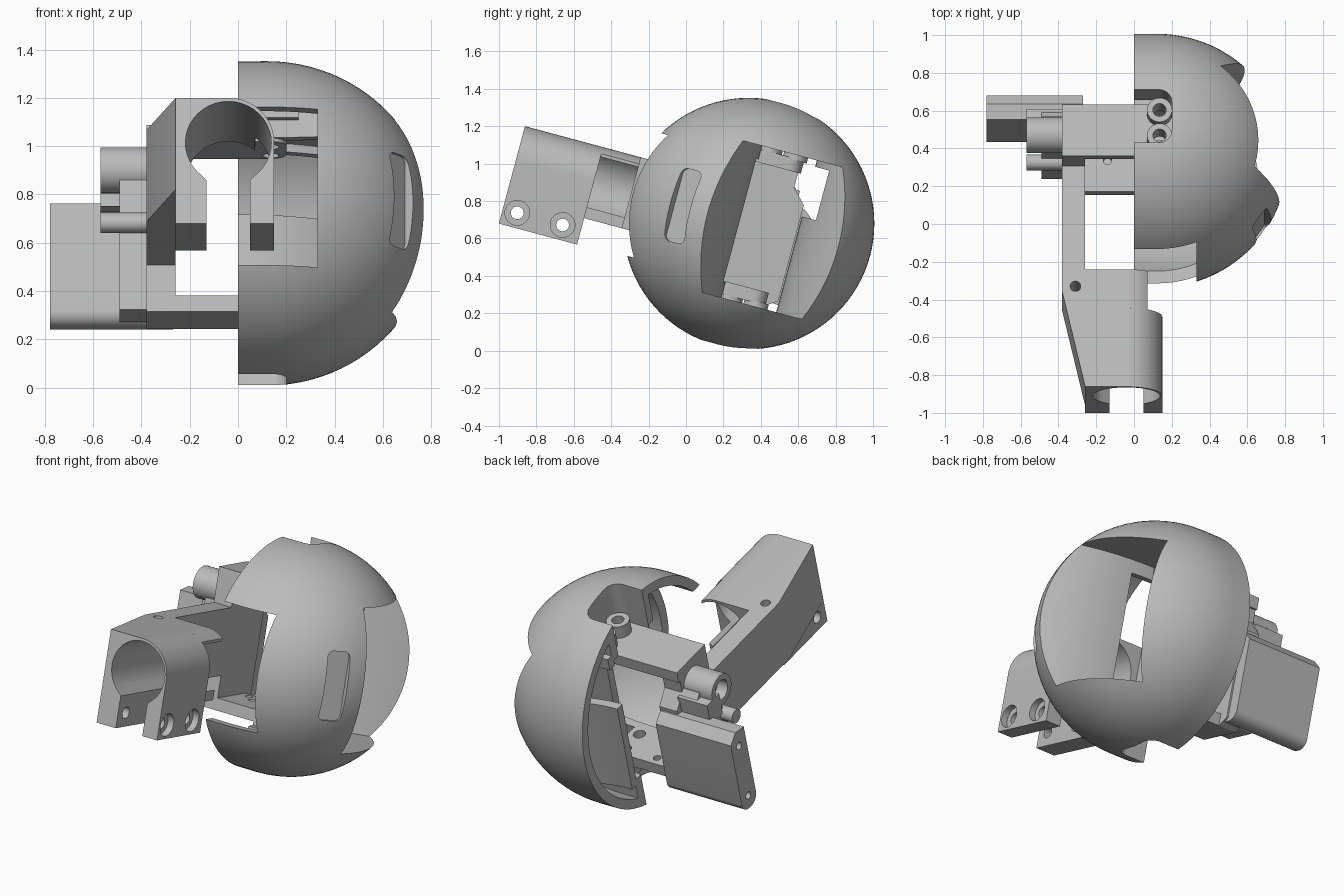
import bpy, bmesh, math
from mathutils import Matrix, Vector

cube = bpy.data.objects.get("Cube")
if cube:
    bpy.data.objects.remove(cube, do_unlink=True)

grey = bpy.data.materials.new("plain grey")
grey.use_nodes = True
COLOUR = (0.5, 0.5, 0.5, 1)
grey.diffuse_color = COLOUR
grey.node_tree.nodes["Principled BSDF"].inputs["Base Color"].default_value = COLOUR

# Everything is built upright around the dome centre, then tilted into place
TILT = Matrix.Translation((0, 0.335, 0.68)) @ Matrix.Rotation(math.radians(-15), 4, 'X')
parts = []


def add(name, bm, keep):
    bmesh.ops.recalc_face_normals(bm, faces=bm.faces)
    mesh = bpy.data.meshes.new(name)
    bm.to_mesh(mesh)
    bm.free()
    ob = bpy.data.objects.new(name, mesh)
    bpy.context.collection.objects.link(ob)
    mesh.materials.append(grey)
    if keep:
        parts.append(ob)
    else:
        ob.hide_render = True
    return ob


def prism(name, pts, axis, a, b, keep=False):
    """Extrude a profile along x, y or z from a to b."""
    place = {'x': lambda p: (a, p[0], p[1]),
             'y': lambda p: (p[0], a, p[1]),
             'z': lambda p: (p[0], p[1], a)}[axis]
    bm = bmesh.new()
    face = bm.faces.new([bm.verts.new(place(p)) for p in pts])
    ext = bmesh.ops.extrude_face_region(bm, geom=[face])
    step = Vector([(b - a) * (axis == c) for c in 'xyz'])
    bmesh.ops.translate(bm, vec=step, verts=[v for v in ext['geom'] if isinstance(v, bmesh.types.BMVert)])
    return add(name, bm, keep)


def box(name, x, y, z, keep=False):
    return prism(name, [(x[0], y[0]), (x[1], y[0]), (x[1], y[1]), (x[0], y[1])], 'z', *z, keep)


def arc(cx, cy, r, start, end, n=12):
    angles = [math.radians(start + (end - start) * i / n) for i in range(n + 1)]
    return [(cx + r * math.cos(t), cy + r * math.sin(t)) for t in angles]


def disc(name, cx, cy, r, axis, a, b, keep=False):
    return prism(name, arc(cx, cy, r, 0, 360, 40)[:-1], axis, a, b, keep)


def dome(name, rx, r, keep=False):
    """Ellipsoid with a short straight band round its middle."""
    bm = bmesh.new()
    bmesh.ops.create_uvsphere(bm, u_segments=96, v_segments=48, radius=1)
    bm.transform(Matrix.Diagonal((rx, r, r, 1)) @ Matrix.Rotation(math.pi / 2, 4, 'Y'))
    for v in bm.verts:
        v.co.x += .12 if v.co.x > -1e-4 else -.12
    return add(name, bm, keep)


def combine(ob, tool, op='DIFFERENCE'):
    mod = ob.modifiers.new("cut", 'BOOLEAN')
    mod.operation, mod.object, mod.solver = op, tool, 'EXACT'
    bpy.context.view_layer.objects.active = ob
    bpy.ops.object.modifier_apply(modifier=mod.name)
    bpy.data.objects.remove(tool, do_unlink=True)


def flare(start, wall):
    """Pocket outline whose two sides curve apart toward the outside."""
    xs = [start + (.9 - start) * i / 20 for i in range(21)]
    return ([(x, -.035 - wall - .42 * abs(x) ** 3) for x in xs]
            + [(x, .265 + wall + .67 * x * x) for x in reversed(xs)])


# Dome shell, hollowed and halved
shell = dome("dome_shell", 0.69, 0.672, True)
combine(shell, dome("hollow", 0.63, 0.615))
combine(shell, box("half", (-1, 0), (-1, 1), (-1, 1)))

# Flared window pocket walls and screw bosses, trimmed to the dome
walls = [prism("pocket_wall", flare(0, .05), 'z', -.46, .46)]
for s in (-1, 1):
    walls.append(box("boss", (0, .25), (-.13, .28), tuple(sorted((s * .42, s * .8)))))
for wall in walls:
    combine(wall, dome("trim", 0.685, 0.667), 'INTERSECT')
    combine(shell, wall, 'UNION')
combine(shell, prism("pocket", flare(-.05, 0), 'z', -.42, .42))

# Openings for the swinging arm and for the motor corner
combine(shell, box("front_opening", (-.1, .33), (-1, .1), (-.335, .345)))
combine(shell, box("motor_opening", (-.1, .34), (.2, .42), (.11, .385)))

# Rounded screw notches at top and bottom
notch = [(-.1, -.08)] + arc(.13, -.01, .07, -90, 0) + arc(.13, .15, .07, 0, 90) + [(-.1, .22)]
for s in (-1, 1):
    combine(shell, prism("notch", notch, 'z', s * .39, s * .9))

# Shallow slot on the dome side, square to the surface
corners = ((.032, .165, 0), (-.032, .165, 90), (-.032, -.165, 180), (.032, -.165, 270))
slot = prism("slot", [p for x, z, t in corners for p in arc(x, z, .035, t, t + 90, 6)], 'y', -.045, .3)
slot.data.transform(Matrix.Translation((.69, -.38, 0)) @ Matrix.Rotation(math.radians(-125), 4, 'Z'))
combine(shell, slot)

# Hinge arms with rounded tabs, each with two screw rings
for s, label in ((1, "upper"), (-1, "lower")):
    outline = [(-.38, -.08)] + arc(.13, -.01, .07, -90, 0) + arc(.13, .13, .07, 0, 90) + [(-.38, .2)]
    arm = prism(label + "_hinge_arm", outline, 'z', s * .33, s * .4, True)
    for y in (0.01, 0.15):
        ring = disc(label + "_screw_ring", .135, y, .066, 'z', s * .39, s * .48, True)
        for ob in (arm, ring):
            combine(ob, disc("bore", .135, y, .035, 'z', s * .2, s * .6))
    if s < 0:
        for x, y in ((-.2, .15), (-.08, .15), (-.14, .09)):
            combine(arm, disc("bore", x, y, .022, 'z', -.37, -.2))

# Upright plate joining the hinge arms
prism("upright_plate", [(-.08, -.4), (.2, -.4), (.26, -.36), (.26, .17), (.185, .25), (.185, .4), (-.08, .4)],
      'x', -.38, -.26, True)

# Motor mount stacked outward from the plate
prism("motor_body", [(0, -.37), (.2, -.37), (.2, .24), (.17, .27), (0, .27)], 'x', -.49, -.37, True)
mount = prism("motor_flange", arc(.25, -.32, .06, 180, 270) + arc(.27, -.32, .06, 270, 360)
              + [(.33, .1), (.27, .15), (.19, .136)], 'x', -.78, -.27, True)
for z in (-.3, .05):
    combine(mount, disc("bore", .26, z, .022, 'x', -.9, -.6))
tube = disc("shaft_tube", .073, .247, .095, 'x', -.57, -.37, True)
combine(tube, disc("bore", .073, .247, .06, 'x', -.6, -.5))
box("tube_bridge", (-.57, -.37), (.1, .22), (.1, .24), True)
disc("locating_peg", -.01, 0, .042, 'x', -.57, -.37, True)

# Tapered side bar running forward to the clamp
bar = prism("side_bar", [(-.259, -1.288), (-.38, -.77), (-.38, -.05), (-.259, -.05)], 'z', -.2, .193, True)
combine(bar, disc("bore", -.31, -.74, .028, 'z', .0, .3))

# Clamp and its open rear sleeve
clamp = prism("clamp", [(-.26, -.346), (.15, -.346)] + arc(-.04, .003, .19, 0, 90, 20) + [(-.26, .193)],
              'y', -1.29, -.857, True)
sleeve = prism("clamp_sleeve", [(-.26, -.2), (.07, -.2), (.07, .157)] + arc(-.04, .003, .19, 54, 90)
               + [(-.26, .193)], 'y', -.86, -.647, True)
for ob in (clamp, sleeve):
    combine(ob, disc("tube_bore", -.04, .0, .178, 'y', -1.4, -.5))
    combine(ob, prism("jaw_gap", [(-.13, -.5), (.05, -.5), (.05, -.16), (.1, -.11), (-.18, -.11), (-.13, -.16)],
                      'y', -1.4, -.5))

# Clamp screw holes with wide recesses on the outer jaw
for y in (-1.21, -.959):
    combine(clamp, disc("bore", y, -.265, .034, 'x', -.5, .5))
    combine(clamp, disc("recess", y, -.265, .066, 'x', .11, .3))

# Tilt into place and shade
bpy.ops.object.select_all(action='DESELECT')
for ob in parts:
    ob.data.transform(TILT)
    ob.select_set(True)
bpy.context.view_layer.objects.active = parts[0]
bpy.ops.object.shade_smooth_by_angle(angle=math.radians(30))
